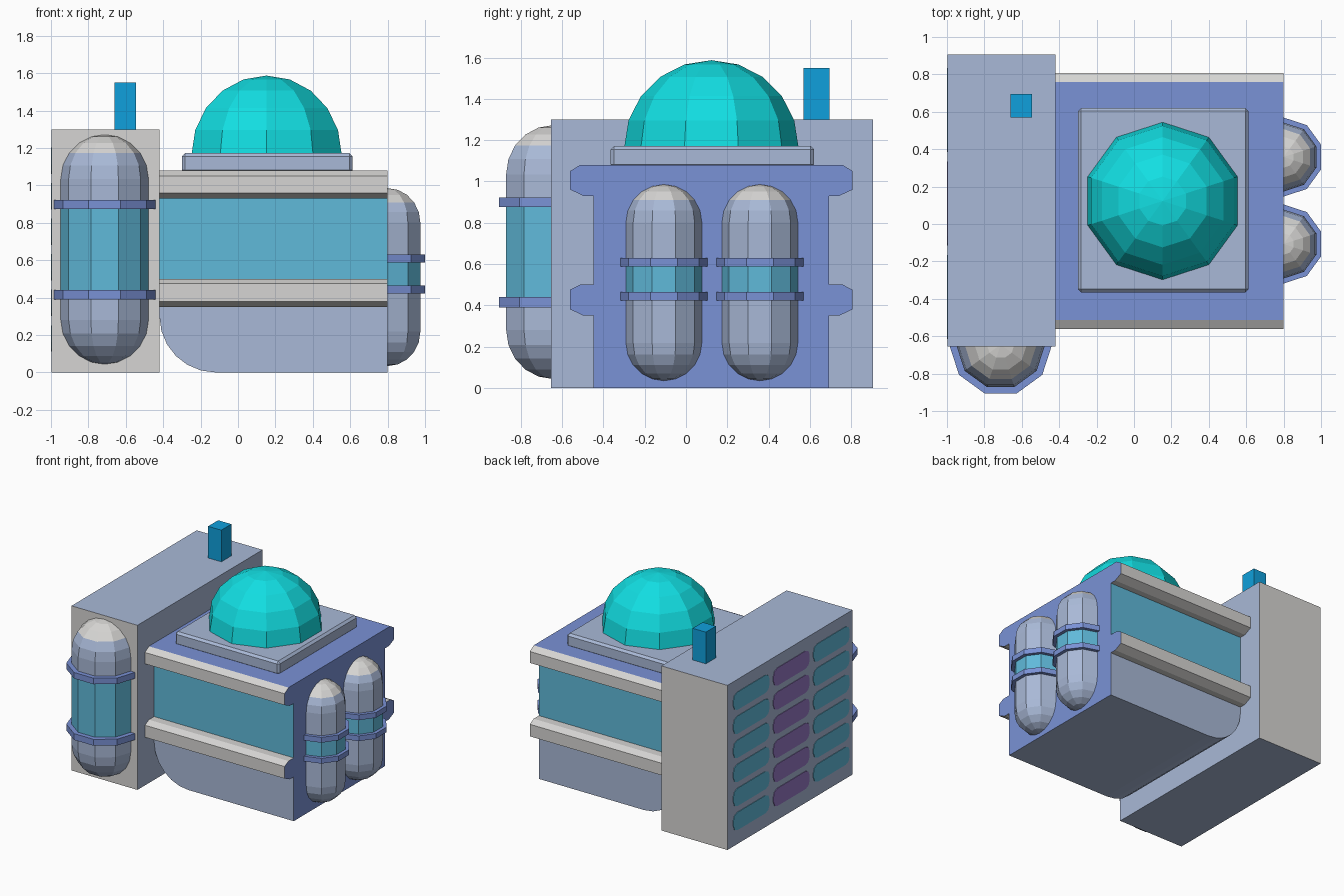
import bpy, bmesh, math

if "Cube" in bpy.data.objects:
    bpy.data.objects.remove(bpy.data.objects["Cube"])


def material(name, hexa):
    def lin(c):
        c /= 255
        return c / 12.92 if c < 0.04045 else ((c + 0.055) / 1.055) ** 2.4
    m = bpy.data.materials.new(name)
    m.diffuse_color = tuple(lin(int(hexa[i:i + 2], 16)) for i in (0, 2, 4)) + (1,)
    m.use_nodes = True
    m.node_tree.nodes["Principled BSDF"].inputs["Base Color"].default_value = m.diffuse_color
    return m


GREY = material("light_grey", "D6D5D3")
PALE = material("pale_blue", "A9B9D7")
BLUE = material("mid_blue", "7A92D6")
TEAL = material("sky_teal", "60BADA")
DOME = material("bright_cyan", "12DEE2")
STACK = material("strong_blue", "10A0DC")
PURPLE = material("purple", "9678C6")


def finish(name, bm, mats, rule=None):
    bmesh.ops.recalc_face_normals(bm, faces=bm.faces)
    bm.normal_update()
    if rule:
        for f in bm.faces:
            f.material_index = mats.index(rule(f.normal, f.calc_center_median()))
    me = bpy.data.meshes.new(name)
    bm.to_mesh(me)
    bm.free()
    for m in mats:
        me.materials.append(m)
    ob = bpy.data.objects.new(name, me)
    bpy.context.collection.objects.link(ob)
    return ob


def extrude(name, points, offset, mats, rule=None):
    """Closed 3D outline pushed along an offset."""
    bm = bmesh.new()
    face = bm.faces.new([bm.verts.new(p) for p in points])
    r = bmesh.ops.extrude_face_region(bm, geom=[face], use_keep_orig=True)
    bmesh.ops.translate(bm, vec=offset,
                        verts=[v for v in r["geom"] if isinstance(v, bmesh.types.BMVert)])
    return finish(name, bm, mats, rule)


def box(name, lo, hi, mats, rule=None):
    pts = [(lo[0], lo[1], lo[2]), (hi[0], lo[1], lo[2]), (hi[0], hi[1], lo[2]), (lo[0], hi[1], lo[2])]
    return extrude(name, pts, (0, 0, hi[2] - lo[2]), mats, rule)


def lathe(name, profile, centre, start, mats, rule=None, n=10):
    """Turn (radius, z) points into an n-sided solid."""
    bm = bmesh.new()
    rings = []
    for r, z in profile:
        if r < 1e-4:
            rings.append([bm.verts.new((centre[0], centre[1], z))] * n)
        else:
            rings.append([bm.verts.new((centre[0] + r * math.cos(start + math.tau * i / n),
                                        centre[1] + r * math.sin(start + math.tau * i / n), z))
                          for i in range(n)])
    for a, b in zip(rings, rings[1:]):
        for i in range(n):
            j = (i + 1) % n
            bm.faces.new(list(dict.fromkeys((a[i], a[j], b[j], b[i]))))
    for ring in (rings[0], rings[-1]):
        if ring[0] is not ring[1]:
            bm.faces.new(ring)
    return finish(name, bm, mats, rule)


def arc(r, z, a0, a1, steps=5):
    return [(r * math.cos(math.radians(a0 + (a1 - a0) * i / steps)),
             z + r * math.sin(math.radians(a0 + (a1 - a0) * i / steps))) for i in range(steps + 1)]


def tank(name, centre, start, r, z0, z1, band_r, bands):
    """Capsule with a coloured middle, a pale top and two hoops."""
    low, high = [(a + b) / 2 for a, b in bands]
    prof = arc(r, z0 + r, -90, 0) + [(r, low), (r, high)] + arc(r, z1 - r, 0, 90)
    cap = z1 - r + r * math.sin(math.radians(36))

    def rule(nm, c):
        if c.z > cap:
            return GREY
        return TEAL if low < c.z < high else PALE
    lathe(name, prof, centre, start, [PALE, TEAL, GREY], rule)
    for i, (a, b) in enumerate(bands):
        lathe(f"{name}_hoop_{i + 1}", [(band_r, a), (band_r, b)], centre, start, [BLUE])


# Tall side block: grey ends, pale sides
box("tall_block", (-0.996, -0.655, 0), (-0.42, 0.906, 1.30), [PALE, GREY],
    lambda n, c: GREY if abs(n.y) > 0.9 else PALE)
box("chimney", (-0.66, 0.57, 1.30), (-0.545, 0.695, 1.55), [STACK])

# Window plates on the outer side: three columns of six
W, H, R = 0.225, 0.07, 0.05
for col in range(3):
    for row in range(6):
        cy, cz = 0.61 - 0.5 * col, 0.182 + 0.19 * row
        pts = []
        for k, (sy, sz) in enumerate([(1, 1), (-1, 1), (-1, -1), (1, -1)]):
            for s in range(3):
                a = math.pi / 2 * (k + s / 2)
                pts.append((-0.994, cy + sy * (W - R) + R * math.cos(a),
                            cz + sz * (H - R) + R * math.sin(a)))
        extrude(f"window_{col + 1}_{row + 1}", pts, (-0.006, 0, 0),
                [PURPLE if col == 1 else TEAL])

# Main hall: railed cross-section run along x
MID = 0.123
half = [(0.57, 0.35), (0.62, 0.35), (0.684, 0.38), (0.684, 0.475), (0.635, 0.50), (0.57, 0.50),
        (0.57, 0.93), (0.62, 0.93), (0.684, 0.96), (0.684, 1.05), (0.635, 1.08)]
section = [(-0.42, MID + y, z) for y, z in half] + [(-0.42, MID - y, z) for y, z in reversed(half)]


def hall_rule(n, c):
    if abs(n.x) > 0.9 or (n.z > 0.9 and c.z > 1):
        return BLUE
    if abs(c.y - MID) > 0.575:
        return GREY
    return TEAL if c.z > 0.5 else PALE


extrude("hall", section, (1.22, 0, 0), [BLUE, GREY, TEAL, PALE], hall_rule)

# Lower hall with one rounded bottom edge
curve = [(-0.12 - x, 0.30 + z) for x, z in arc(0.30, 0, 0, -90, 6)]
outline = [(-0.42, 0.35)] + curve + [(0.80, 0.0), (0.80, 0.35)]
extrude("hall_base", [(x, MID - 0.57, z) for x, z in outline], (0, 1.14, 0), [BLUE, PALE],
        lambda n, c: BLUE if n.x > 0.9 else PALE)

# Roof plinth with chamfered edges, and dome
plinth = box("roof_plinth", (-0.30, -0.365, 1.065), (0.612, 0.62, 1.172), [PALE])
bev = plinth.modifiers.new("chamfer", "BEVEL")
bev.width, bev.segments = 0.017, 1
lathe("dome", arc(0.422, 1.165, 0, 90), (0.153, MID), math.pi / 2, [DOME])

# Tanks
tank("front_tank", (-0.713, -0.645), 0, 0.238, 0.043, 1.272, 0.275,
     [(0.39, 0.44), (0.875, 0.923)])
for i, y in enumerate((-0.107, 0.358)):
    tank(f"side_tank_{i + 1}", (0.80, y), math.pi / 2, 0.184, 0.034, 0.985, 0.211,
         [(0.423, 0.464), (0.588, 0.63)])
